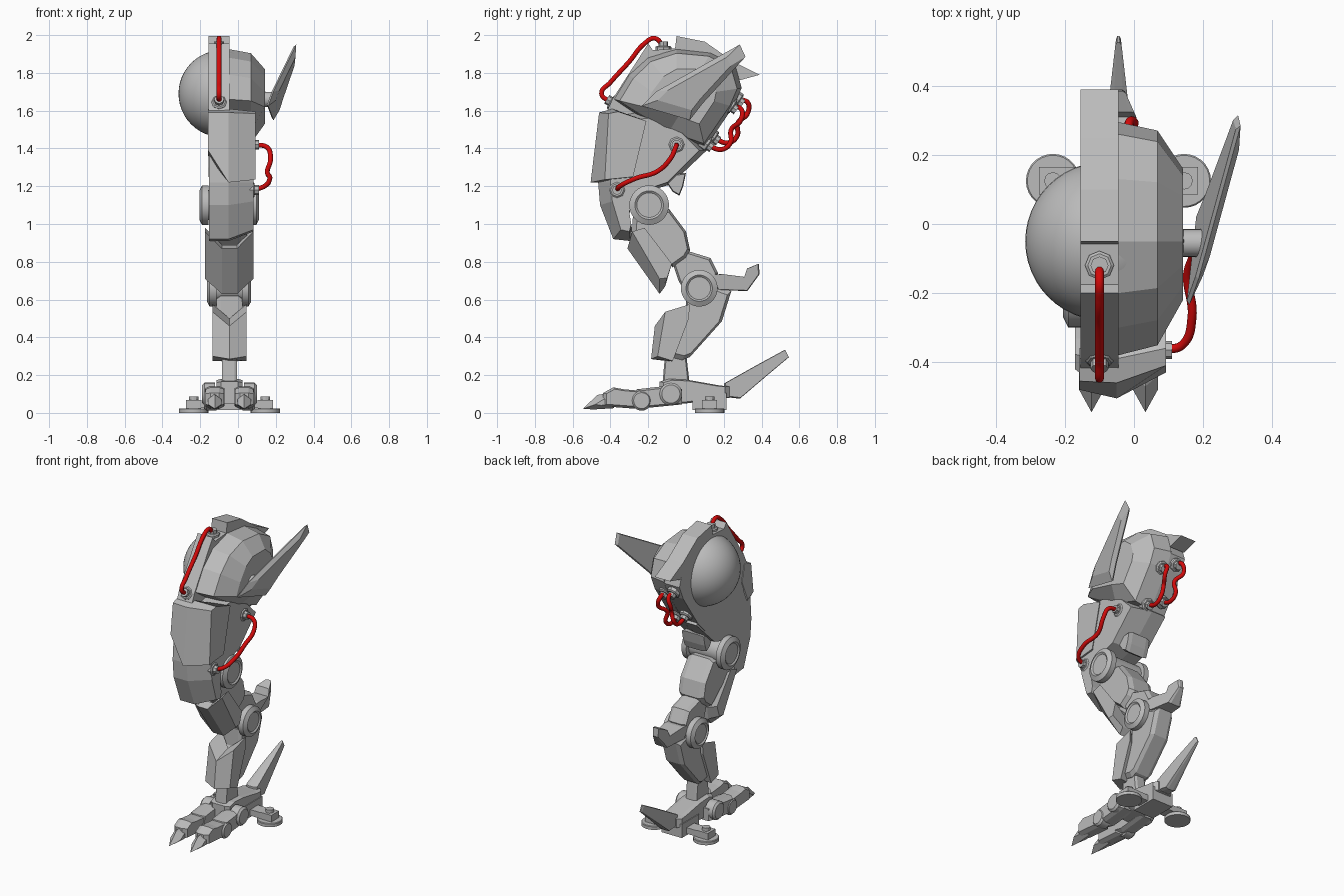
import bpy, bmesh, math
from mathutils import Vector, Matrix

if "Cube" in bpy.data.objects:
    bpy.data.objects.remove(bpy.data.objects["Cube"])

def material(name, rgb):
    m = bpy.data.materials.new(name)
    m.diffuse_color = (*rgb, 1)
    m.use_nodes = True
    m.node_tree.nodes["Principled BSDF"].inputs["Base Color"].default_value = m.diffuse_color
    return m

GREY = material("grey_metal", (0.5, 0.5, 0.5))
RED = material("red_cable", (0.65, 0.003, 0.003))
CX = -0.045  # centre plane of the lower leg

def finish(name, bm, mat=GREY, smooth=False):
    bmesh.ops.recalc_face_normals(bm, faces=bm.faces[:])
    me = bpy.data.meshes.new(name)
    bm.to_mesh(me)
    bm.free()
    me.materials.append(mat)
    ob = bpy.data.objects.new(name, me)
    bpy.context.collection.objects.link(ob)
    if smooth:
        bpy.ops.object.select_all(action='DESELECT')
        ob.select_set(True)
        bpy.context.view_layer.objects.active = ob
        bpy.ops.object.shade_smooth_by_angle(angle=math.radians(35))
    return ob

def bridge(name, layers):
    """Solid from rings of 3D points with equal counts."""
    bm = bmesh.new()
    vs = [[bm.verts.new(p) for p in ring] for ring in layers]
    n = len(vs[0])
    for a, b in zip(vs, vs[1:]):
        for i in range(n):
            j = (i + 1) % n
            bm.faces.new((a[i], a[j], b[j], b[i]))
    bm.faces.new(vs[0])
    bm.faces.new(vs[-1])
    return bm

def loft(name, rings):
    """Join side-view outlines [(x, [(y, z), ...]), ...]."""
    return finish(name, bridge(name, [[(x, y, z) for y, z in pts] for x, pts in rings]))

def shrink(pts, f):
    cy = sum(p[0] for p in pts) / len(pts)
    cz = sum(p[1] for p in pts) / len(pts)
    return [(cy + (y - cy) * f, cz + (z - cz) * f) for y, z in pts]

def prism(name, pts, w, cx=CX, f=0.88, core=0.65):
    """Chamfered plate of half width w."""
    s = shrink(pts, f)
    return loft(name, [(cx - w, s), (cx - w * core, pts), (cx + w * core, pts), (cx + w, s)])

def taper(ob, y0, y1, end):
    """Narrow a part in x towards y1."""
    for v in ob.data.vertices:
        t = min(1, max(0, (v.co.y - y0) / (y1 - y0)))
        v.co.x = CX + (v.co.x - CX) * (1 + (end - 1) * t)

def rod(name, start, axis, steps, sides=32):
    """Turned part: steps are (distance along axis, radius)."""
    rot = Vector((0, 0, 1)).rotation_difference(Vector(axis)).to_matrix()
    ang = [2 * math.pi * i / sides for i in range(sides)]
    layers = [[Vector(start) + rot @ Vector((r * math.cos(a), r * math.sin(a), d)) for a in ang]
              for d, r in steps]
    return finish(name, bridge(name, layers), smooth=sides > 12)

def box(name, c, size):
    bm = bmesh.new()
    bmesh.ops.create_cube(bm, size=1, matrix=Matrix.Translation(c) @ Matrix.Diagonal((*size, 1)))
    return finish(name, bm)

def joint(name, x0, x1, y, z, r):
    """Axle across the leg with a dished cap on both ends."""
    L = x1 - x0
    rod(name, (x0, y, z), (1, 0, 0), [
        (.008, r * .62), (0, r * .72), (.015, r), (.05, r), (.05, r * .75),
        (L - .05, r * .75), (L - .05, r), (L - .015, r), (L, r * .72), (L - .008, r * .62)])

def port(name, p, axis):
    rod(name, p, axis, [(-.03, .042), (.012, .042), (.018, .034), (.018, .026), (.04, .026)], 8)

def cable(name, pts):
    cu = bpy.data.curves.new(name, 'CURVE')
    cu.dimensions = '3D'
    cu.bevel_depth = 0.013
    cu.bevel_resolution = 3
    cu.use_fill_caps = True
    sp = cu.splines.new('BEZIER')
    sp.bezier_points.add(len(pts) - 1)
    for b, p in zip(sp.bezier_points, pts):
        b.co = p
        b.handle_left_type = b.handle_right_type = 'AUTO'
    cu.materials.append(RED)
    ob = bpy.data.objects.new(name, cu)
    bpy.context.collection.objects.link(ob)
    bpy.ops.object.select_all(action='DESELECT')
    ob.select_set(True)
    bpy.context.view_layer.objects.active = ob
    bpy.ops.object.convert(target='MESH')
    bpy.ops.object.shade_smooth()

# Upper body: flat slab holding the ball
slab = [(-.39, 1.66), (-.2, 1.955), (-.175, 1.92), (-.05, 1.93), (.13, 1.90), (.25, 1.83),
        (.29, 1.71), (.25, 1.62), (.09, 1.39), (-.05, 1.25), (-.3, 1.3), (-.44, 1.55)]
loft("body_slab", [(-.155, slab), (-.045, slab)])

# Faceted dome on the right
dome = [(-.38, 1.66), (-.3, 1.79), (-.2, 1.88), (-.05, 1.925), (.13, 1.905), (.26, 1.84),
        (.295, 1.72), (.25, 1.62), (.1, 1.40), (-.1, 1.47)]
cap = [(-.22, 1.62), (-.18, 1.70), (-.12, 1.78), (-.05, 1.82), (.08, 1.82), (.14, 1.77),
       (.16, 1.70), (.15, 1.65), (.07, 1.53), (-.04, 1.57)]
mid = [(a[0] * .82 + b[0] * .18, a[1] * .8 + b[1] * .2) for a, b in zip(dome, cap)]
loft("body_dome", [(-.045, dome), (.068, mid), (.142, cap)])

# Ball on the left
bm = bmesh.new()
bmesh.ops.create_uvsphere(bm, u_segments=48, v_segments=24, radius=.23,
                          matrix=Matrix.Translation((-.085, -.05, 1.69)))
finish("ball", bm, smooth=True)

# Crest plate on top
crest = [(-.05, 1.995), (.1, 1.965), (.25, 1.86), (.39, 1.79), (.28, 1.76), (.22, 1.82),
         (.1, 1.89), (-.06, 1.91)]
loft("crest", [(-.155, crest), (-.045, crest)])

# Thigh with chamfered front corner
thigh = [(-.44, 1.56), (-.465, 1.22), (-.455, 1.10), (-.385, .92), (-.295, .91), (-.285, .97),
         (-.3, 1.05), (-.28, 1.15), (-.08, 1.21), (.11, 1.39), (.0, 1.5), (-.2, 1.6)]
thigh_side = [(-.38, 1.54), (-.40, 1.22), (-.39, 1.12), (-.345, .97), (-.3, .96), (-.29, 1.0),
              (-.3, 1.06), (-.28, 1.16), (-.1, 1.22), (.07, 1.39), (-.02, 1.48), (-.2, 1.56)]
loft("thigh", [(-.153, thigh), (-.05, thigh), (.082, thigh_side)])

# Thigh shield
loft("thigh_shield", [
    (-.158, [(-.455, 1.59), (-.39, 1.61), (-.36, 1.5), (-.42, 1.36), (-.48, 1.39)]),
    (-.05, [(-.46, 1.59), (-.39, 1.61), (-.33, 1.55), (-.36, 1.22), (-.505, 1.22)]),
    (.092, [(-.41, 1.585), (-.36, 1.595), (-.21, 1.545), (-.28, 1.25), (-.43, 1.235)])])

# Block behind the hip
prism("hip_stop", [(-.13, 1.26), (0, 1.27), (-.015, 1.2), (-.035, 1.15), (-.07, 1.17)], .08)

# Side fin on its stub
def fin_ring(f, dx):
    pts = shrink([(-.235, 1.625), (-.16, 1.70), (.285, 1.95), (.315, 1.885), (.09, 1.64), (.02, 1.55)], f)
    return [(.16 + .167 * (y + .235) + .19 * (z - 1.625) + dx, y, z) for y, z in pts]
finish("side_fin", bridge("fin", [fin_ring(f, d) for f, d in ((.95, -.01), (1, 0), (.7, .02))]))
rod("fin_stub", (.1, -.055, 1.66), (1, 0, 0), [(0, .04), (.1, .04)], 24)

# Joints
joint("hip_joint", -.205, .112, -.195, 1.10, .105)
joint("knee_joint", -.165, .07, .07, .66, .097)

# Upper limb
prism("upper_limb", [(-.28, 1.08), (-.285, .95), (-.07, .77), (.0, .82), (.022, .86), (-.0, .96),
                     (-.09, 1.08)], .092)
prism("knee_link", [(-.08, .82), (.0, .86), (.13, .82), (.17, .74), (.12, .6), (.02, .6), (-.04, .7)], .065)
wing = [(-.285, .96), (-.14, .71), (-.10, .715), (-.075, .79), (-.22, .98)]
prow = [(-.31, .87), (-.14, .63), (-.11, .67), (-.10, .75), (-.25, .89)]
loft("knee_guard", [(-.175, wing), (-.085, prow), (-.005, prow), (.082, wing)])
spike = [(.11, .73), (.19, .735), (.31, .72), (.325, .765), (.385, .79), (.39, .735),
         (.325, .645), (.17, .65)]
taper(prism("knee_spike", spike, .065, f=.95), .28, .39, .25)

# Shin
prism("shin", [(-.0, .62), (.17, .67), (.24, .645), (.19, .485), (.02, .295), (-.02, .28),
               (-.1, .30), (-.0, .5)], .068)
wing = [(-.11, .535), (-.15, .30), (-.07, .275), (.015, .5), (.02, .575)]
prow = [(-.165, .46), (-.185, .285), (-.08, .272), (-.03, .44), (-.04, .5)]
loft("shin_guard", [(-.135, wing), (-.045, prow), (.045, wing)])
prism("ankle_post", [(-.11, .32), (.0, .32), (.02, .15), (-.125, .15)], .04)

# Foot core, heel and spur
prism("foot_core", [(-.14, .165), (-.09, .18), (.01, .175), (.18, .145), (.23, .14), (.23, .08),
                    (.0, .05), (-.14, .05)], .07)
spur = [(.2, .155), (.36, .245), (.525, .335), (.545, .295), (.42, .19), (.285, .075), (.2, .085)]
taper(prism("heel_spur", spur, .04, f=.95, core=.5), .25, .545, .15)

# Outrigger pads
box("heel_block", (CX, .125, .06), (.15, .18, .09))
box("pad_bar", (CX, .125, .045), (.34, .08, .04))
for s in (-1, 1):
    x = CX + s * .19
    rod("pad_disc", (x, .125, 0), (0, 0, 1), [(0, .078), (.02, .078), (.024, .074)], 28)
    box("pad_block", (x, .125, .045), (.08, .08, .045))
    rod("pad_stud", (x, .125, .05), (0, 0, 1), [(0, .025), (.038, .025)], 12)

# Two toes with claws
for s in (-1, 1):
    x = CX + s * .078
    prism("toe_base", [(-.02, .125), (-.13, .14), (-.26, .125), (-.29, .04), (-.22, .025),
                       (-.02, .045)], .052, x, .8, .5)
    prism("toe_middle", [(-.22, .115), (-.33, .125), (-.385, .135), (-.44, .105), (-.44, .035),
                         (-.24, .02)], .048, x, .8, .45)
    tip = [(-.38, .11), (-.47, .095), (-.545, .022), (-.49, .018), (-.38, .025)]
    edge = [(-.38, .085), (-.44, .07), (-.48, .045), (-.45, .04), (-.38, .045)]
    loft("claw", [(x - .036, edge), (x, tip), (x + .036, edge)])
    for y, z, r, o in ((-.235, .065, .053, .05), (-.08, .10, .06, .06)):
        a = x + s * o
        rod("toe_pivot", (a - s * .06, y, z), (s, 0, 0), [(0, r), (.055, r), (.067, r * .8)], 24)

# Cable ports and cables
port("front_top_port", (-.1, -.12, 1.925), (0, 0, 1))
port("front_low_port", (-.1, -.385, 1.64), (0, -.85, .5))
cable("front_cable", [(-.1, -.12, 1.94), (-.1, -.165, 1.983), (-.1, -.22, 1.955), (-.1, -.3, 1.86),
                      (-.1, -.4, 1.75), (-.1, -.447, 1.69), (-.1, -.40, 1.645)])
port("side_top_port", (.07, -.05, 1.42), (1, 0, 0))
port("side_low_port", (.07, -.365, 1.18), (1, 0, 0))
cable("side_cable", [(.09, -.05, 1.42), (.155, -.055, 1.405), (.172, -.08, 1.35), (.155, -.15, 1.28),
                     (.168, -.27, 1.24), (.14, -.35, 1.2), (.085, -.365, 1.18)])
back = (0, .82, -.57)
for x, dy, dz, bend in ((-.1, .025, .035, -1), (-.015, -.01, 0, 1)):
    port("back_top_port", (x, .245 + dy, 1.625 + dz), back)
    port("back_low_port", (x, .115 + dy, 1.425 + dz), back)
    cable("back_cable", [(x, .25 + dy, 1.62 + dz), (x, .30 + dy, 1.61 + dz),
                         (x + bend * .015, .30 + dy, 1.55 + dz), (x - bend * .015, .25 + dy, 1.50 + dz),
                         (x, .245 + dy, 1.43 + dz), (x, .2 + dy, 1.395 + dz), (x, .12 + dy, 1.42 + dz)])
